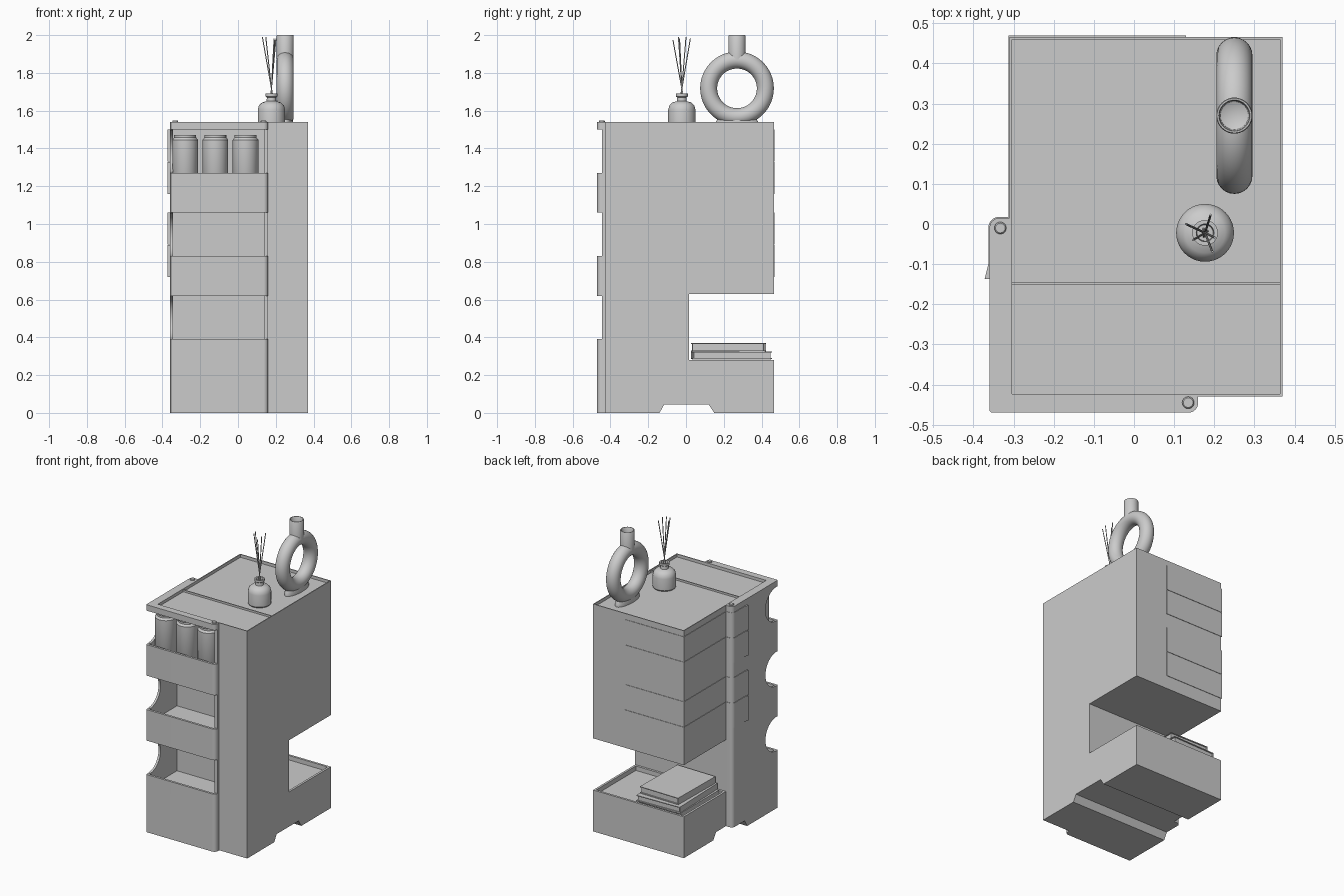
import bpy
import bmesh
import math
from mathutils import Vector

cube = bpy.data.objects.get("Cube")
if cube:
    bpy.data.objects.remove(cube, do_unlink=True)

grey = bpy.data.materials.new("plain_grey")
grey.use_nodes = True
grey.diffuse_color = (0.6, 0.6, 0.6, 1)
grey.node_tree.nodes["Principled BSDF"].inputs["Base Color"].default_value = grey.diffuse_color


def finish(name, bm):
    bmesh.ops.remove_doubles(bm, verts=bm.verts, dist=1e-5)
    bmesh.ops.recalc_face_normals(bm, faces=bm.faces)
    mesh = bpy.data.meshes.new(name)
    bm.to_mesh(mesh)
    bm.free()
    obj = bpy.data.objects.new(name, mesh)
    bpy.context.collection.objects.link(obj)
    mesh.materials.append(grey)
    return obj


def prism(name, pts, axis, lo, hi):
    """Extrude an outline along x (outline in y, z) or z (outline in x, y)."""
    bm = bmesh.new()
    place = (lambda p: (lo, *p)) if axis == "x" else (lambda p: (*p, lo))
    face = bm.faces.new([bm.verts.new(place(p)) for p in pts])
    step = Vector((hi - lo, 0, 0)) if axis == "x" else Vector((0, 0, hi - lo))
    new = bmesh.ops.extrude_face_region(bm, geom=[face])["geom"]
    bmesh.ops.translate(bm, vec=step, verts=[v for v in new if isinstance(v, bmesh.types.BMVert)])
    return finish(name, bm)


def box(name, x0, x1, y0, y1, z0, z1):
    return prism(name, [(x0, y0), (x1, y0), (x1, y1), (x0, y1)], "z", z0, z1)


def lathe(name, profile, x, y, steps=40):
    """Turn a (radius, height) profile around a vertical axis."""
    bm = bmesh.new()
    verts = [bm.verts.new((r, 0, z)) for r, z in profile]
    edges = [bm.edges.new(pair) for pair in zip(verts, verts[1:])]
    bmesh.ops.spin(bm, geom=verts + edges, cent=(0, 0, 0), axis=(0, 0, 1),
                   angle=math.tau, steps=steps)
    obj = finish(name, bm)
    obj.location = (x, y, 0)
    return smooth(obj)


def smooth(obj):
    bpy.ops.object.select_all(action="DESELECT")
    obj.select_set(True)
    bpy.context.view_layer.objects.active = obj
    bpy.ops.object.shade_smooth_by_angle(angle=math.radians(35))
    return obj


def cut(obj, cutter):
    cutter.hide_render = True
    mod = obj.modifiers.new("cut", "BOOLEAN")
    mod.operation, mod.solver, mod.object = "DIFFERENCE", "EXACT", cutter
    bpy.context.view_layer.objects.active = obj
    bpy.ops.object.modifier_apply(modifier=mod.name)
    bpy.data.objects.remove(cutter, do_unlink=True)


def arc(cx, cy, r, start, end, n=8):
    angles = [math.radians(start + (end - start) * i / n) for i in range(n + 1)]
    return [(cx + r * math.cos(a), cy + r * math.sin(a)) for a in angles]


# Cabinet: one outline with rounded hinge columns
outline = [(0.37, -0.43), (0.37, 0.466), (-0.31, 0.466), (-0.31, 0.015)]
outline += arc(-0.335, -0.01, 0.025, 90, 180)
outline += [(-0.36, -0.465), (-0.355, -0.47)]
outline += arc(0.135, -0.445, 0.025, -90, 0) + [(0.16, -0.43)]
body = prism("cabinet", outline, "z", 0, 1.54)

# Recessed top, rear niche with sunken tray, and the underside channel
cut(body, box("cutter", -0.304, 0.364, -0.424, 0.46, 1.52, 1.6))
cut(body, box("cutter", -0.5, 0.5, 0.015, 0.6, 0.28, 0.63))
cut(body, box("cutter", -0.295, 0.355, 0.03, 0.451, 0.25, 0.4))
channel = [(-0.14, -0.1), (-0.14, 0), (-0.115, 0.045), (0.12, 0.045), (0.15, 0), (0.15, -0.1)]
cut(body, prism("cutter", channel, "x", -0.5, 0.5))

# Front shelves: sunken floors, open fronts and scooped side wall
shelves = [(0.39, 0.62), (0.83, 1.06), (1.27, 1.5)]
for low, high in shelves:
    floor = low - 0.09
    cavity = [(-0.6, low), (-0.455, low), (-0.455, floor), (-0.16, floor),
              (-0.16, high), (-0.6, high)]
    cut(body, prism("cutter", cavity, "x", -0.345, 0.137))
    cut(body, box("cutter", -0.5, 0.3, -0.6, -0.446, low, high))
    scoop = arc(-0.45, (low + high) / 2, (high - low) / 2 - 0.001, -90, 90, 24)
    cut(body, prism("cutter", scoop, "x", -0.5, -0.33))
smooth(body)

box("top_divider", -0.304, 0.364, -0.152, -0.145, 1.515, 1.533)
for i, (x, y) in enumerate([(-0.333, -0.01), (0.135, -0.445)]):
    lathe(f"hinge_pin_{i + 1}", [(0, 1.53), (0.015, 1.53), (0.015, 1.546), (0.012, 1.549), (0, 1.549)],
          x, y, 24)

# Swing drawers: fronts wrapping the rear corner and the hinge column
wrap = [(0.13, 0.469), (-0.313, 0.469), (-0.313, 0.018)]
wrap += arc(-0.335, -0.01, 0.028, 90, 180)
wrap += [(-0.363, -0.1), (-0.372, -0.137), (-0.355, -0.137), (-0.35, -0.01),
         (-0.335, 0.0), (-0.3, 0.0), (-0.3, 0.455), (0.13, 0.455)]
for i, z in enumerate((0.72, 0.892, 1.16, 1.332)):
    smooth(prism(f"drawer_front_{i + 1}", wrap, "z", z, z + 0.168))

# Cans on the top shelf
can = [(0, 1.18), (0.055, 1.18), (0.068, 1.2), (0.068, 1.445), (0.058, 1.458),
       (0.058, 1.47), (0.053, 1.47), (0.052, 1.461), (0, 1.461)]
for i in range(3):
    lathe(f"can_{i + 1}", can, -0.28 + 0.16 * i, -0.37)


# Books in the rear niche: two covers, a spine and a page block
def book(name, x0, x1, y0, y1, z0, z1, turn):
    parts = [("bottom_cover", x0, x1, y0, y1, z0, z0 + 0.005),
             ("top_cover", x0, x1, y0, y1, z1 - 0.005, z1),
             ("spine", x0, x0 + 0.006, y0, y1, z0 + 0.005, z1 - 0.005),
             ("pages", x0 + 0.006, x1 - 0.008, y0 + 0.007, y1 - 0.007, z0 + 0.005, z1 - 0.005)]
    mid = Vector(((x0 + x1) / 2, (y0 + y1) / 2, 0))
    for part, *size in parts:
        obj = box(f"{name}_{part}", *size)
        for v in obj.data.vertices:
            v.co -= mid
        obj.location = mid
        obj.rotation_euler.z = math.radians(turn)


book("lower_book", -0.27, 0.06, 0.034, 0.447, 0.25, 0.285, 0)
book("middle_book", -0.26, 0.06, 0.03, 0.45, 0.285, 0.325, 1.5)
book("upper_book", -0.24, 0.05, 0.03, 0.42, 0.325, 0.37, -1)

# Ring vase with foot and hollow neck
bpy.ops.mesh.primitive_torus_add(major_radius=0.15, minor_radius=0.045, major_segments=64,
                                 minor_segments=24, location=(0.25, 0.27, 1.718),
                                 rotation=(0, math.pi / 2, 0))
ring = bpy.context.object
ring.name = "vase_ring"
ring.data.materials.append(grey)
smooth(ring)
lathe("vase_neck", [(0.045, 1.87), (0.045, 1.997), (0.043, 2.0), (0.039, 2.0),
                    (0.037, 1.997), (0.035, 1.93), (0, 1.915)], 0.25, 0.27)
foot = lathe("vase_foot", [(0, 1.52), (0.115, 1.52), (0.115, 1.535), (0.1, 1.562), (0, 1.562)], 0.25, 0.27)
foot.scale.x = 0.38

# Reed diffuser
cx, cy = 0.177, -0.022
lathe("diffuser_bottle", [(0, 1.52), (0.066, 1.52), (0.072, 1.528), (0.072, 1.605), (0.066, 1.628),
                          (0.05, 1.643), (0.026, 1.65), (0.024, 1.67), (0.032, 1.675),
                          (0.032, 1.69), (0.022, 1.69), (0.02, 1.66), (0, 1.66)], cx, cy)
tips = [(-0.048, 0.022), (0.014, 0.045), (0.018, -0.047), (-0.03, -0.018), (0.024, -0.012)]
for i, (dx, dy) in enumerate(tips):
    start = Vector((cx - dx * 0.25, cy - dy * 0.25, 1.65))
    end = Vector((cx + dx, cy + dy, 1.99 - 0.008 * (i % 3)))
    along = end - start
    bpy.ops.mesh.primitive_cylinder_add(vertices=8, radius=0.0028, depth=along.length,
                                        location=(start + end) / 2,
                                        rotation=along.to_track_quat("Z", "Y").to_euler())
    reed = bpy.context.object
    reed.name = f"reed_{i + 1}"
    reed.data.materials.append(grey)
    smooth(reed)
